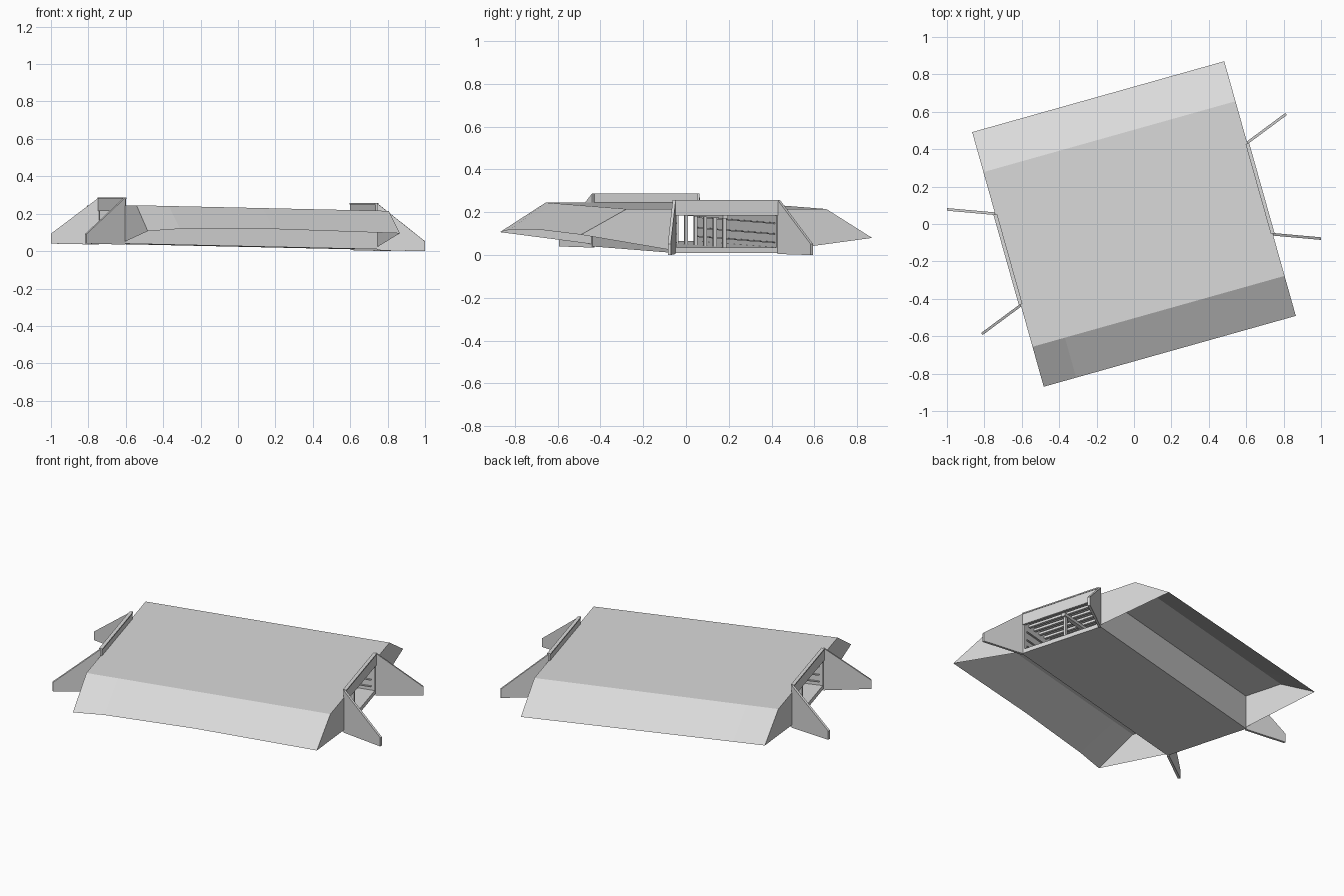
import bpy, bmesh, math
from mathutils import Matrix

cube = bpy.data.objects.get("Cube")
if cube:
    bpy.data.objects.remove(cube, do_unlink=True)

# One concrete colour for the whole structure
concrete = bpy.data.materials.new("concrete_grey")
concrete.use_nodes = True
colour = (0.7, 0.7, 0.7, 1)
concrete.diffuse_color = colour
concrete.node_tree.nodes["Principled BSDF"].inputs["Base Color"].default_value = colour

# Local frame: u runs through the culvert, v along the road; skewed plan, slight fall
fall = Matrix.Identity(4)
fall[2][0] = -0.0214
frame = Matrix.Rotation(math.radians(15.7), 4, 'Z') @ fall

END, HALF, CROWN, TOE = 0.70, 0.25, 0.485, 0.707
DECK, FLOOR, TOP = 0.23, 0.025, 0.272


def finish(name, bm):
    mesh = bpy.data.meshes.new(name)
    bm.transform(frame)
    bm.to_mesh(mesh)
    bm.free()
    mesh.materials.append(concrete)
    obj = bpy.data.objects.new(name, mesh)
    bpy.context.collection.objects.link(obj)
    return obj


def add_box(bm, u0, u1, v0, v1, z0, z1):
    size = Matrix.Diagonal((u1 - u0, v1 - v0, z1 - z0, 1))
    place = Matrix.Translation(((u0 + u1) / 2, (v0 + v1) / 2, (z0 + z1) / 2))
    bmesh.ops.create_cube(bm, size=1, matrix=place @ size)


def boxes(name, specs):
    bm = bmesh.new()
    for spec in specs:
        add_box(bm, *spec)
    return finish(name, bm)


def sheet(name, rows):
    """Strip of faces between two equally long rows of points."""
    bm = bmesh.new()
    a, b = ([bm.verts.new(p) for p in row] for row in rows)
    for i in range(len(a) - 1):
        bm.faces.new((a[i], a[i + 1], b[i + 1], b[i]))
    bmesh.ops.recalc_face_normals(bm, faces=bm.faces)
    for f in bm.faces:
        if f.normal.z < 0:
            f.normal_flip()
    return finish(name, bm)


# Road deck
sheet("deck", [[(-END, s * CROWN, DECK), (END, s * CROWN, DECK)] for s in (-1, 1)])

# Embankment slopes, toe line rising gently in the middle
stations = (-END, -0.52, 0, END)
toes = {-1: (0.092, 0.108, 0.118, 0.11), 1: (0.11, 0.108, 0.103, 0.095)}
for side, name in ((-1, "front_slope"), (1, "back_slope")):
    sheet(name, [[(u, side * CROWN, DECK) for u in stations],
                 [(u, side * TOE, z) for u, z in zip(stations, toes[side])]])

# End faces of the embankment, open underneath
for e in (-1, 1):
    for side in (-1, 1):
        toe = toes[side][0 if e < 0 else -1]
        bm = bmesh.new()
        outline = [(HALF, 0.035), (HALF, DECK), (CROWN, DECK), (TOE, toe)]
        face = bm.faces.new([bm.verts.new((e * END, side * v, z)) for v, z in outline])
        face.normal_update()
        if face.normal.x * e < 0:
            face.normal_flip()
        finish("embankment_end", bm)

# Culvert floor and side walls
boxes("culvert_floor", [(-END, END, -HALF, HALF, FLOOR, 0.05)])
boxes("culvert_walls", [(-END, END, s * HALF - 0.008, s * HALF + 0.008, FLOOR, DECK - 0.002)
                        for s in (-1, 1)])

# Parapet beams with a thin coping at both mouths
for e in (-1, 1):
    u = e * END
    boxes("parapet", [(u - 0.007, u + 0.007, -HALF, HALF, 0.2, TOP - 0.007)])
    boxes("parapet_coping", [(u - 0.01, u + 0.01, -HALF, HALF, TOP - 0.007, TOP)])

# Flared wing walls
for e in (-1, 1):
    for side in (-1, 1):
        start, stop = (e * END, side * (HALF + 0.004)), (e * 0.942, side * 0.346)
        du, dv = stop[0] - start[0], stop[1] - start[1]
        length = math.hypot(du, dv)
        nu, nv = -dv / length * 0.007, du / length * 0.007
        profile = [(start, 0.02), (stop, 0.02), (stop, 0.072), (start, TOP)]
        bm = bmesh.new()
        a, b = ([bm.verts.new((p[0] + k * nu, p[1] + k * nv, z)) for p, z in profile]
                for k in (-1, 1))
        bm.faces.new(a)
        bm.faces.new(b[::-1])
        for i in range(4):
            j = (i + 1) % 4
            bm.faces.new((a[j], a[i], b[i], b[j]))
        bmesh.ops.recalc_face_normals(bm, faces=bm.faces)
        finish("wing_wall", bm)

# Middle row of posts carrying a beam
posts = [-0.66 + i * 0.165 for i in range(9)]
boxes("middle_posts", [(u - 0.008, u + 0.008, -0.008, 0.008, 0.05, 0.19) for u in posts])
boxes("middle_beam", [(-0.68, 0.68, -0.012, 0.012, 0.185, 0.205)])

# Cross ribs below the deck and thin rails along the walls
ribs = [-0.65 + i * 0.05 for i in range(27)]
boxes("ceiling_ribs", [(u - 0.008, u + 0.008, -HALF, HALF, 0.203, 0.217) for u in ribs])
boxes("wall_rails", [(-0.68, 0.68, s * 0.238 - 0.004, s * 0.238 + 0.004, z, z + 0.006)
                     for s in (-1, 1) for z in (0.07, 0.11, 0.16)])
